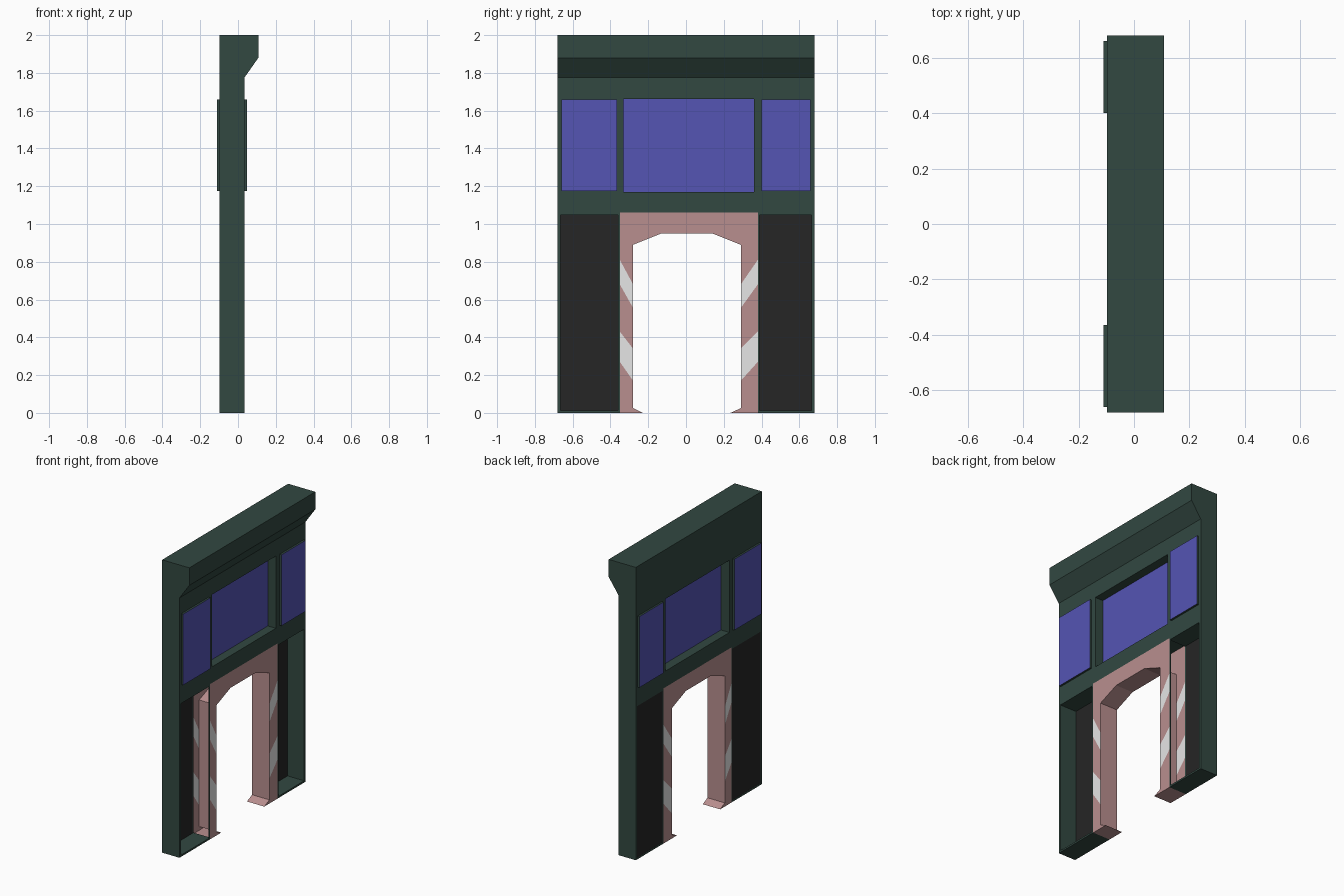
import bpy, bmesh

cube = bpy.data.objects.get("Cube")
if cube:
    bpy.data.objects.remove(cube, do_unlink=True)


def material(name, rgb):
    m = bpy.data.materials.new(name)
    m.use_nodes = True
    m.diffuse_color = (*rgb, 1)
    bsdf = next(n for n in m.node_tree.nodes if n.type == 'BSDF_PRINCIPLED')
    bsdf.inputs["Base Color"].default_value = (*rgb, 1)
    bsdf.inputs["Roughness"].default_value = 0.8
    return m


GREEN = material("dark_green", (0.032, 0.065, 0.053))
PINK = material("dusty_pink", (0.485, 0.275, 0.275))
WHITE = material("stripe_white", (0.79, 0.79, 0.79))
BLUE = material("window_blue", (0.089, 0.089, 0.456))
BLACK = material("panel_black", (0.019, 0.019, 0.019))

BACK, FRONT = -0.097, 0.034    # wall faces along x
HALF = 0.68                    # half the wall width along y


def finish(name, bm, mats):
    bmesh.ops.recalc_face_normals(bm, faces=bm.faces)
    mesh = bpy.data.meshes.new(name)
    bm.to_mesh(mesh)
    bm.free()
    for m in mats:
        mesh.materials.append(m)
    ob = bpy.data.objects.new(name, mesh)
    bpy.context.collection.objects.link(ob)
    return ob


def box(name, xs, ys, zs, mats, paint=None):
    bm = bmesh.new()
    bmesh.ops.create_cube(bm, size=1)
    for v in bm.verts:
        v.co = [r[0] if c < 0 else r[1] for c, r in zip(v.co, (xs, ys, zs))]
    bm.normal_update()
    for f in bm.faces:
        if paint:
            f.material_index = paint(f)
    return finish(name, bm, mats)


# Wall with overhanging cornice, extruded along y
bm = bmesh.new()
profile = [(BACK, 0), (FRONT, 0), (FRONT, 1.775), (0.108, 1.88), (0.108, 2), (BACK, 2)]
face = bm.faces.new([bm.verts.new((x, -HALF, z)) for x, z in profile])
ext = bmesh.ops.extrude_face_region(bm, geom=[face])
for v in ext["geom"]:
    if isinstance(v, bmesh.types.BMVert):
        v.co.y = HALF
wall = finish("wall", bm, [GREEN])

# Openings: hollow lower storey, doorway, centre window
cuts = {
    "hollow_cutter": ((-0.665, 0.665), (0.012, 1.047)),
    "doorway_cutter": ((-0.35, 0.38), (-0.1, 1.06)),
    "window_cutter": ((-0.33, 0.36), (1.17, 1.663)),
}
for name, (ys, zs) in cuts.items():
    cutter = box(name, (-0.5, 0.5), ys, zs, [GREEN])
    cutter.hide_render = True
    cutter.hide_viewport = True
    cutter.display_type = 'WIRE'
    mod = wall.modifiers.new(name, 'BOOLEAN')
    mod.operation = 'DIFFERENCE'
    mod.solver = 'EXACT'
    mod.object = cutter

# Centre window pane
box("centre_window", (-0.033, -0.027), (-0.33, 0.36), (1.17, 1.663), [BLUE])

# Raised side windows, blue on their outer face only
for label, ys in (("near", (-0.66, -0.365)), ("far", (0.40, 0.66))):
    for side, xs in (("front", (FRONT, 0.048)), ("back", (-0.11, BACK))):
        sign = 1 if side == "front" else -1
        box(f"{label}_{side}_window", xs, ys, (1.175, 1.66), [GREEN, BLUE],
            lambda f, s=sign: int(f.normal.x * s > 0.5))

# Black panels at the back of the niches, with slim posts beside the doorway
for label, panel, post in (("near", (-0.665, -0.36), (-0.36, -0.35)),
                           ("far", (0.39, 0.665), (0.38, 0.39))):
    box(f"{label}_panel", (BACK + 0.001, BACK + 0.006), panel, (0.012, 1.047), [BLACK])
    for side, xs in (("front", (FRONT - 0.005, FRONT)), ("back", (BACK, BACK + 0.005))):
        box(f"{label}_{side}_post", xs, post, (0, 1.05), [GREEN])

# Door surround: striped faces front and back, plus the reveal between them
outer_z = [0, 0.27, 0.43, 0.68, 0.81, 1.06]
inner_z = [0.025, 0.17, 0.34, 0.555, 0.68, 0.89]
sides = [(-0.35, -0.28, -0.13, -0.23), (0.38, 0.29, 0.14, 0.235)]
bm = bmesh.new()


def add_face(points, index=0):
    f = bm.faces.new([bm.verts.new(p) for p in points])
    f.material_index = index


for x in (BACK, FRONT):
    for out, inn, shoulder, toe in sides:
        for i in range(len(outer_z) - 1):
            add_face([(x, out, outer_z[i]), (x, inn, inner_z[i]),
                      (x, inn, inner_z[i + 1]), (x, out, outer_z[i + 1])], i % 2)
        add_face([(x, out, 0), (x, toe, 0), (x, inn, inner_z[0])])
        add_face([(x, out, 1.06), (x, inn, 0.89), (x, shoulder, 0.95), (x, shoulder, 1.06)])
    left, right = sides[0][2], sides[1][2]
    add_face([(x, left, 0.95), (x, right, 0.95), (x, right, 1.06), (x, left, 1.06)])

paths = [[(out, 0), (toe, 0), (inn, inner_z[0]), (inn, 0.89), (shoulder, 0.95)]
         for out, inn, shoulder, toe in sides]
loop = paths[0] + paths[1][::-1]
for (y0, z0), (y1, z1) in zip(loop, loop[1:]):
    add_face([(BACK, y0, z0), (FRONT, y0, z0), (FRONT, y1, z1), (BACK, y1, z1)])
bmesh.ops.remove_doubles(bm, verts=bm.verts, dist=0.0001)
finish("door_surround", bm, [PINK, WHITE])
